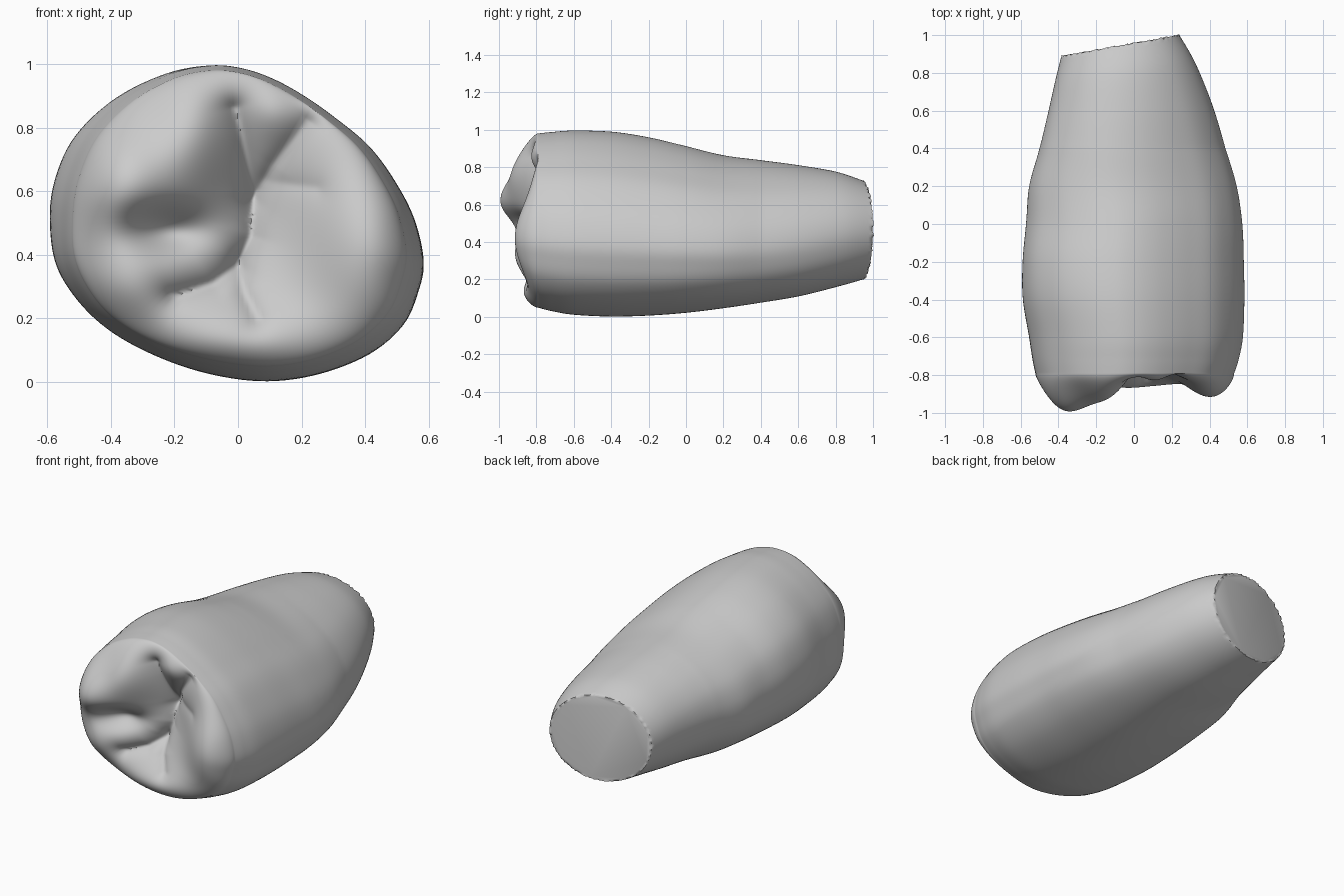
import bpy, bmesh, random
from math import sin, cos, pi, exp, hypot
from mathutils import Vector

random.seed(4)
cube = bpy.data.objects.get("Cube")
if cube:
    bpy.data.objects.remove(cube)

SEGS, BODY_STEPS, CROWN_STEPS = 144, 8, 72

# Widest cross-section of the body: x, z
SECTION = [
    (0.585, 0.386), (0.555, 0.518), (0.49, 0.64), (0.41, 0.743), (0.3, 0.832), (0.2, 0.9),
    (0.1, 0.953), (0, 0.986), (-0.104, 0.995), (-0.23, 0.97), (-0.377, 0.895), (-0.5, 0.78),
    (-0.565, 0.653), (-0.587, 0.527), (-0.569, 0.38), (-0.496, 0.26), (-0.386, 0.16),
    (-0.23, 0.075), (-0.07, 0.022), (0.094, 0.002), (0.257, 0.025), (0.414, 0.088),
    (0.52, 0.18), (0.568, 0.286),
]

# Body stations along the tooth: y, left edge, right edge, bottom, top
STATIONS = [
    (0.945, -0.385, 0.24, 0.20, 0.73),
    (0.8, -0.42, 0.325, 0.16, 0.78),
    (0.6, -0.462, 0.415, 0.11, 0.815),
    (0.4, -0.505, 0.485, 0.075, 0.84),
    (0.2, -0.558, 0.545, 0.045, 0.865),
    (0.0, -0.57, 0.575, 0.02, 0.91),
    (-0.2, -0.586, 0.583, 0.005, 0.955),
    (-0.4, -0.585, 0.586, 0.0, 0.987),
    (-0.6, -0.55, 0.578, 0.01, 0.995),
    (-0.72, -0.53, 0.555, 0.03, 0.987),
    (-0.79, -0.515, 0.532, 0.048, 0.98),
]

# Swellings of the body: direction x, direction z, y, length, amount
BULGES = [
    (-0.75, -0.66, -0.8, 0.35, 0.07),
    (-0.7, 0.7, -0.2, 0.25, 0.035),
]

# Crown relief: x, z, radius x, radius z, height
CUSPS = [
    (-0.36, 0.62, 0.18, 0.2, 0.17),
    (-0.14, 0.77, 0.13, 0.2, 0.09),
    (-0.34, 0.30, 0.18, 0.13, 0.08),
    (0.42, 0.42, 0.18, 0.25, 0.10),
    (0.11, 0.85, 0.08, 0.09, 0.03),
    (0.0, 0.12, 0.25, 0.12, 0.065),
    (-0.23, 0.48, 0.12, 0.07, -0.10),
    (0.07, 0.52, 0.18, 0.28, -0.08),
]
# Fissures: width, depth, path
FISSURES = [
    (0.04, 0.08, [(-0.01, 0.86), (0.01, 0.78), (0.05, 0.6), (0.04, 0.46), (0, 0.37),
                  (-0.08, 0.31), (-0.2, 0.27)]),
    (0.035, 0.06, [(0.05, 0.58), (0.11, 0.68), (0.22, 0.82)]),
    (0.03, 0.05, [(0.0, 0.38), (0.02, 0.28), (0.06, 0.2)]),
    (0.04, 0.02, [(0.1, 0.63), (0.25, 0.61)]),
]


def spline(a, b, c, d, t):
    return [0.5 * (2 * q + (r - p) * t + (2 * p - 5 * q + 4 * r - s) * t * t
                   + (3 * q - p - 3 * r + s) * t ** 3) for p, q, r, s in zip(a, b, c, d)]


def unit_section(i):
    """Point on the smoothed cross-section, scaled to a unit box."""
    n = len(SECTION)
    k, t = divmod(i * n / SEGS, 1)
    x, z = spline(*[SECTION[(int(k) + o) % n] for o in (-1, 0, 1, 2)], t)
    return Vector((x / 0.587, z / 0.4975 - 1))


UNIT = [unit_section(i) for i in range(SEGS)]


def outline(station, i, scale=1):
    """Body section that turns into a leaning, then upright oval at the root."""
    y, x0, x1, z0, z1 = station
    angle = 2 * pi * i / SEGS
    lean = 0.24 * min(1, max(0, (1 - y) / 0.6))
    oval = Vector((cos(angle), sin(angle - lean)))
    p = oval.lerp(UNIT[i], min(1, max(0, 1 - y)))
    swell = scale
    for dx, dz, by, length, amount in BULGES:
        facing = max(0, p.normalized().dot((dx, dz)))
        swell += scale * amount * facing ** 6 * exp(-((y - by) / length) ** 2)
    return ((x0 + x1) / 2 + swell * (x1 - x0) / 2 * p.x,
            (z0 + z1) / 2 + swell * (z1 - z0) / 2 * p.y)


def path_distance(p, path):
    best = 9
    for a, b in zip(path, path[1:]):
        a, b = Vector(a), Vector(b)
        t = max(0, min(1, (p - a).dot(b - a) / (b - a).length_squared))
        best = min(best, (p - a.lerp(b, t)).length)
    return best


def crown_height(x, z):
    h = 0.825
    for cx, cz, rx, rz, amount in CUSPS:
        h += amount * exp(-((x - cx) / rx) ** 2 - ((z - cz) / rz) ** 2)
    for width, depth, path in FISSURES:
        h -= depth * exp(-hypot(path_distance(Vector((x, z)), path), 0.01) / width)
    return h


bm = bmesh.new()
rings = []


def add_ring(points):
    rings.append([bm.verts.new(p) for p in points])


# Flat slanted root cut with a slightly ragged rim
def slanted(station, i, scale=1, ragged=0):
    x, z = outline(station, i, scale)
    slant = 0.18 * max(0, (station[0] - 0.4) / 0.55)
    return x, station[0] + slant * (x + 0.07) + random.uniform(-ragged, ragged / 2), z


add_ring(slanted(STATIONS[0], i, 0.96) for i in range(SEGS))

# Root and body loft
padded = [STATIONS[0]] + STATIONS + [STATIONS[-1]]
for k in range(len(STATIONS) - 1):
    for step in range(BODY_STEPS):
        s = spline(*padded[k:k + 4], step / BODY_STEPS)
        ragged = 0.01 if k + step == 0 else 0
        add_ring([slanted(s, i, 1, ragged) for i in range(SEGS)])

# Crown: rounded shoulder running into the chewing surface
last = STATIONS[-1]
for k in range(CROWN_STEPS):
    scale = 1 - (k / CROWN_STEPS) ** 1.6
    rise = (1 - scale ** 9) ** 0.6
    ring = []
    for i in range(SEGS):
        x, z = outline(last, i, scale)
        ring.append((x, last[0] - (crown_height(x, z) + last[0]) * rise, z))
    add_ring(ring)

for a, b in zip(rings, rings[1:]):
    for i in range(SEGS):
        j = (i + 1) % SEGS
        bm.faces.new((a[i], a[j], b[j], b[i]))
bm.faces.new(rings[-1])
bm.faces.new(rings[0])
bmesh.ops.recalc_face_normals(bm, faces=bm.faces[:])

mesh = bpy.data.meshes.new("tooth")
bm.to_mesh(mesh)
bm.free()
tooth = bpy.data.objects.new("tooth", mesh)
bpy.context.collection.objects.link(tooth)

# Single plain grey
grey = bpy.data.materials.new("plain grey")
grey.use_nodes = True
colour = (0.6, 0.6, 0.6, 1)
grey.diffuse_color = colour
grey.node_tree.nodes["Principled BSDF"].inputs["Base Color"].default_value = colour
mesh.materials.append(grey)

bpy.context.view_layer.objects.active = tooth
tooth.select_set(True)
bpy.ops.object.shade_smooth_by_angle(angle=0.9)
